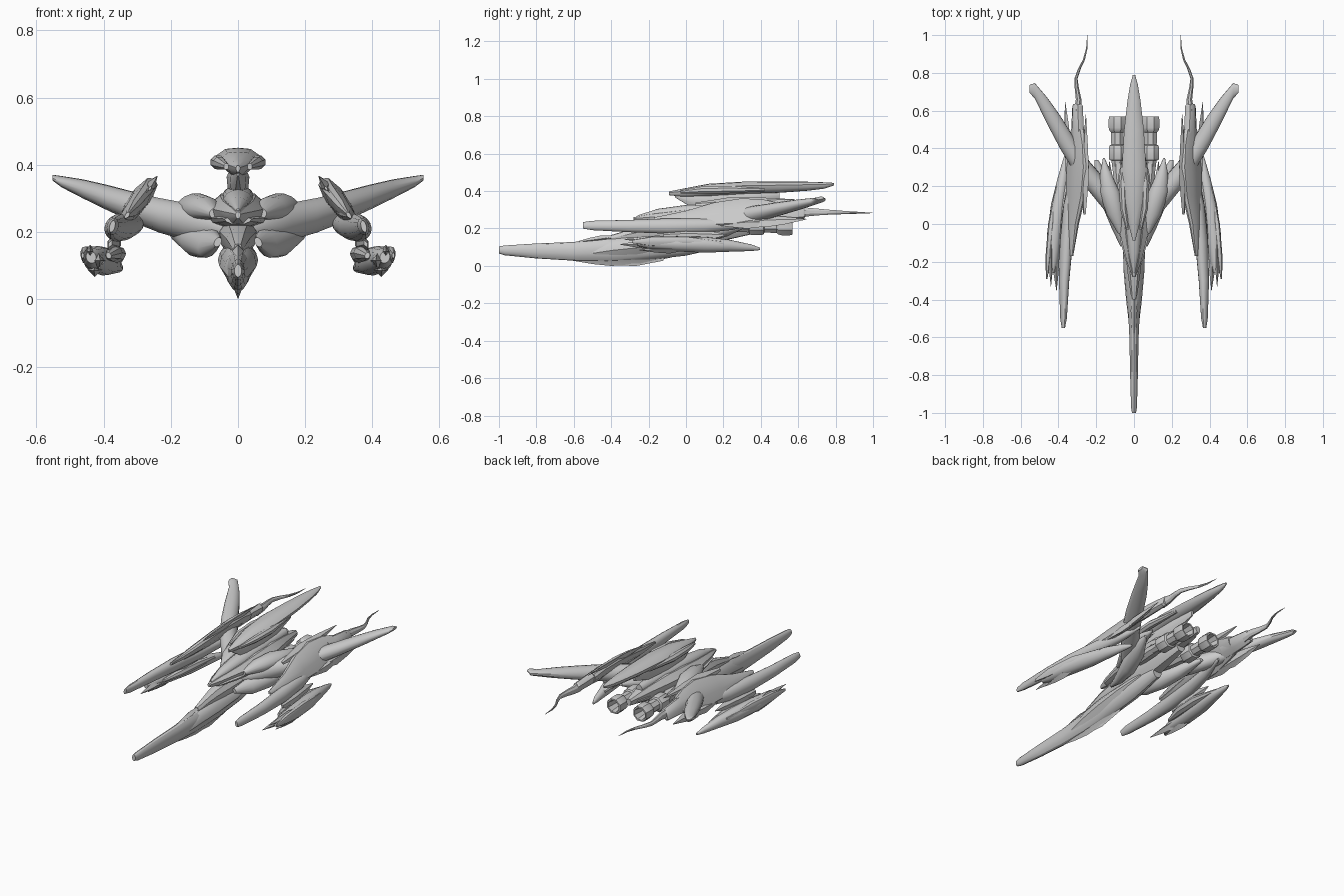
import bpy, bmesh, math
from mathutils import Vector

grey = bpy.data.materials.new("light_grey")
grey.diffuse_color = (0.6, 0.6, 0.6, 1)


def ring(n):
    return [(math.cos(2 * math.pi * (i + .5) / n), math.sin(2 * math.pi * (i + .5) / n)) for i in range(n)]


def symmetric(half):
    return half + [(-u, v) for u, v in reversed(half) if abs(u) > 1e-6]


ROUND, OCT = ring(14), ring(8)
DIAMOND = [(1, 0), (0, 1), (-1, 0), (0, -1)]
KEEL = symmetric([(0, 1), (.5, .85), (.9, .45), (1, .1), (.65, -.3), (.25, -.65), (0, -1)])
FACET = symmetric([(0, 1), (.6, .9), (1, .35), (.9, -.3), (.45, -.95), (0, -1)])


def loft(name, secs, prof=ROUND, mirror=False, roll=0, axis='y', sharp=32):
    """Skin cross-sections (x, y, z, half width, half height); caps both ends."""
    bm = bmesh.new()
    c, s = math.cos(math.radians(roll)), math.sin(math.radians(roll))
    rows = []
    for x, y, z, a, b in secs:
        row = []
        for u, v in prof:
            p, q = u * a * c - v * b * s, u * a * s + v * b * c
            off = Vector((p, 0, q)) if axis == 'y' else Vector((0, p, q))
            row.append(bm.verts.new(Vector((x, y, z)) + off))
        rows.append(row)
    n = len(prof)
    for r0, r1 in zip(rows, rows[1:]):
        for i in range(n):
            j = (i + 1) % n
            bm.faces.new((r0[i], r0[j], r1[j], r1[i]))
    bm.faces.new(rows[0])
    bm.faces.new(rows[-1])
    bmesh.ops.recalc_face_normals(bm, faces=bm.faces)
    for f in bm.faces:
        f.smooth = True
    me = bpy.data.meshes.new(name)
    bm.to_mesh(me)
    bm.free()
    me.set_sharp_from_angle(angle=math.radians(sharp))
    me.materials.append(grey)
    ob = bpy.data.objects.new(name, me)
    bpy.context.collection.objects.link(ob)
    if mirror:
        ob.modifiers.new("mirror", 'MIRROR')
    return ob


def spike(name, base, tip, w, h, mirror=True, roll=0):
    """Thin four-sided blade pointed at both ends."""
    a, b = Vector(base), Vector(tip)
    loft(name, [(*a.lerp(b, t), w * k, h * k) for t, k in ((0, .3), (.35, 1), (.65, .7), (1, .05))],
         DIAMOND, mirror, roll)


# Long nose boom with its sharp keel
loft("nose_boom", [(0, -1, .085, .011, .019), (0, -.97, .083, .016, .026), (0, -.8, .08, .021, .04),
                   (0, -.6, .078, .025, .05), (0, -.42, .085, .034, .062), (0, -.2, .1, .042, .068),
                   (0, 0, .115, .045, .06), (0, .2, .14, .03, .04)], ROUND)
loft("nose_keel", [(0, -.62, .06, .012, .03), (0, -.5, .062, .03, .052), (0, -.4, .075, .042, .075),
                   (0, -.25, .09, .055, .082), (0, -.08, .11, .06, .065), (0, .1, .14, .04, .05)], KEEL)
loft("nose_back", [(0, -.4, .14, .014, .025), (0, -.25, .165, .035, .045), (0, -.05, .18, .055, .06),
                   (0, .2, .19, .06, .055), (0, .4, .21, .03, .03)], FACET)
for i, (y, z) in enumerate(((-.6, .125), (-.5, .135), (-.4, .155))):
    spike(f"nose_ridge_{i}", (0, y + .22, z + .03), (0, y, z), .018, .018, False)

# Central body and canopy
loft("body", [(0, -.28, .25, .008, .01), (0, -.2, .25, .038, .028), (0, -.05, .252, .075, .045),
              (0, .1, .255, .09, .06), (0, .25, .26, .085, .06), (0, .4, .255, .05, .045),
              (0, .55, .25, .015, .02)], FACET)
loft("canopy", [(0, -.26, .262, .006, .008), (0, -.15, .28, .03, .025), (0, 0, .29, .045, .036),
                (0, .2, .3, .05, .04), (0, .45, .29, .02, .03)])
loft("chin_slab", [(0, -.21, .235, .04, .012), (0, -.1, .235, .07, .02), (0, .1, .235, .1, .025),
                   (0, .3, .235, .07, .02)], FACET)

# Upper spine pod, its cheeks and the neck below it
loft("spine_pod", [(0, -.09, .388, .006, .01), (0, 0, .392, .03, .024), (0, .12, .405, .052, .034),
                   (0, .3, .417, .064, .033), (0, .5, .421, .052, .03), (0, .65, .426, .035, .024),
                   (0, .74, .43, .02, .017), (0, .79, .437, .006, .007)], FACET, sharp=45)
loft("spine_cheek", [(.035, -.03, .395, .008, .01), (.055, .08, .405, .02, .02), (.06, .22, .408, .023, .022),
                     (.045, .42, .408, .008, .01)], OCT, True)
loft("spine_neck", [(0, -.06, .375, .004, .008), (0, .05, .345, .024, .045), (0, .2, .345, .034, .055),
                    (0, .35, .36, .025, .045), (0, .5, .38, .008, .02)], FACET)

# Swept wings, shoulders and lower root fairings
loft("wing", [(.04, .01, .21, .05, .04), (.09, .07, .222, .08, .052), (.16, .16, .232, .084, .056),
              (.235, .25, .25, .082, .052), (.31, .355, .274, .09, .045), (.39, .485, .303, .09, .036),
              (.46, .6, .328, .072, .027), (.525, .705, .35, .042, .016), (.552, .715, .362, .022, .008)],
     ROUND, True, axis='x', roll=8)
loft("shoulder", [(.07, -.05, .255, .015, .015), (.1, .05, .27, .045, .035), (.13, .17, .275, .055, .04),
                  (.15, .27, .275, .03, .025), (.16, .35, .275, .004, .005)], ROUND, True, roll=-12)
loft("root_fairing", [(.06, -.12, .17, .01, .015), (.085, -.02, .165, .03, .045), (.12, .1, .175, .05, .05),
                      (.16, .22, .2, .05, .04), (.2, .34, .225, .01, .01)], ROUND, True, roll=30)
spike("shoulder_spike", (.12, .1, .28), (.13, .33, .275), .02, .02)

# Twin engines with open nozzles
loft("engine", [(.088, y, .21, r, r) for y, r in
                ((.27, .025), (.335, .034), (.34, .046), (.35, .049), (.405, .049), (.415, .045), (.42, .035),
                 (.485, .036), (.495, .046), (.51, .05), (.555, .05), (.57, .046), (.57, .037), (.5, .028))],
     OCT, True)
loft("engine_mount", [(.06, .12, .22, .03, .03), (.08, .25, .215, .035, .035), (.085, .34, .21, .03, .03)],
     OCT, True)
loft("engine_bridge", [(0, .25, .235, .05, .03), (0, .42, .235, .045, .025), (0, .5, .24, .03, .015)], FACET)

# Mid pods: lower blade plus a leaning upper panel
loft("mid_blade", [(.374, -.55, .217, .008, .018), (.373, -.5, .216, .017, .026), (.37, -.3, .213, .027, .034),
                   (.358, -.1, .213, .034, .042), (.337, .1, .215, .036, .04), (.31, .25, .222, .028, .03),
                   (.28, .39, .235, .006, .008)], ROUND, True, roll=15)
loft("mid_panel", [(.33, -.17, .25, .006, .01), (.325, 0, .255, .02, .045), (.308, .15, .275, .026, .075),
                   (.3, .3, .287, .03, .088), (.297, .42, .293, .028, .07), (.297, .5, .29, .028, .048)],
     FACET, True, roll=36)
loft("mid_tail_block", [(.298, .42, .29, .03, .05), (.3, .5, .288, .028, .045), (.3, .625, .285, .024, .036),
                        (.3, .635, .285, .018, .028)], FACET, True, roll=30)
spike("mid_spike_outer", (.345, .3, .23), (.364, .645, .25), .015, .035, roll=30)
spike("mid_spike_low", (.35, .2, .22), (.35, .56, .235), .018, .03, roll=30)
spike("mid_spike_top", (.262, .05, .33), (.255, .58, .355), .014, .035, roll=36)
spike("mid_spike_front", (.3, .2, .28), (.325, -.17, .245), .02, .035, roll=36)

# Curved tail whips
loft("tail_whip", [(.298, .6, .287, .022, .032), (.293, .66, .288, .016, .024), (.303, .72, .288, .012, .018),
                   (.307, .77, .287, .009, .014), (.29, .82, .286, .008, .011), (.265, .87, .285, .006, .008),
                   (.25, .93, .284, .004, .005), (.247, 1, .283, .001, .001)], OCT, True)

# Low outer pods with forward prongs
loft("low_pod", [(.437, -.26, .125, .015, .018), (.432, -.2, .122, .03, .03), (.42, -.05, .118, .04, .041),
                 (.4, .1, .113, .04, .043), (.378, .23, .108, .03, .033), (.358, .35, .097, .015, .018),
                 (.348, .395, .091, .005, .007)], ROUND, True, roll=-20)
loft("low_pod_inner", [(.385, -.16, .13, .008, .01), (.37, -.05, .135, .028, .022), (.36, .1, .133, .028, .024),
                       (.355, .28, .115, .008, .01)], OCT, True, roll=-25)
loft("low_pod_outer", [(.462, -.29, .13, .004, .008), (.455, -.18, .132, .014, .025),
                       (.44, 0, .132, .015, .026), (.41, .2, .12, .006, .01)], FACET, True)
spike("low_prong_long", (.42, -.05, .115), (.41, -.352, .115), .022, .028)
spike("low_prong_mid", (.44, -.05, .14), (.44, -.33, .142), .016, .022)
spike("low_prong_low", (.425, .0, .09), (.428, -.25, .085), .022, .022)
spike("pod_link", (.38, -.12, .165), (.35, .22, .165), .02, .045, roll=25)
# Sharp keel fin touching the ground plane
spike("keel_fin", (0, -.12, .04), (0, -.56, .035), .008, .04, False)
